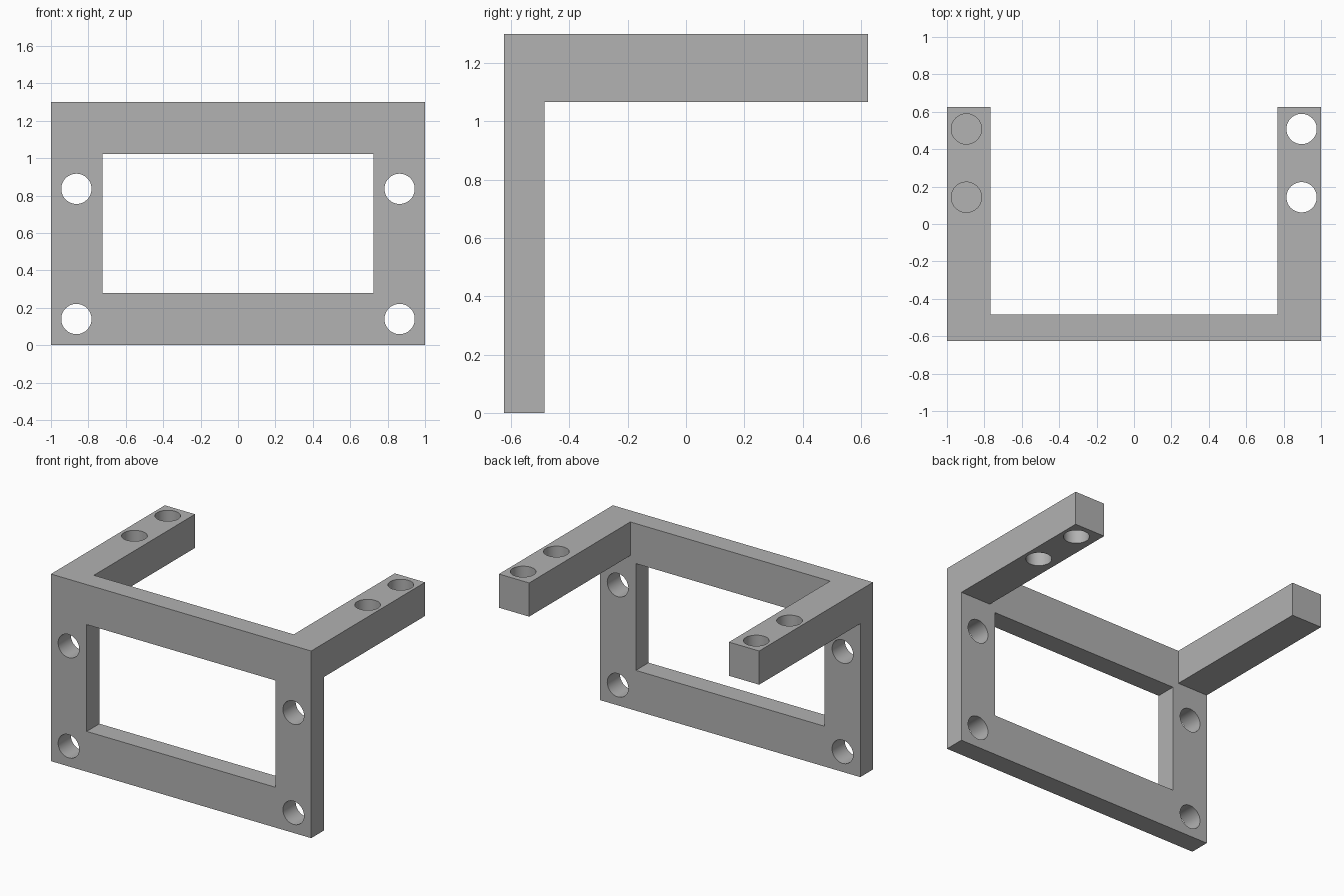
import bpy
import math

default_cube = bpy.data.objects.get("Cube")
if default_cube:
    bpy.data.objects.remove(default_cube, do_unlink=True)

# Overall dimensions
HALF_WIDTH, HEIGHT = 1.0, 1.3
FRONT, PLATE_BACK, ARM_END = -0.625, -0.485, 0.625
ARM_INNER, ARM_BOTTOM = 0.768, 1.066
HOLE_RADIUS = 0.081
BLIND_DEPTH = 0.16

grey = bpy.data.materials.new("plain grey")
grey.use_nodes = True
colour = (0.445, 0.445, 0.445, 1)
grey.diffuse_color = colour
grey.node_tree.nodes["Principled BSDF"].inputs["Base Color"].default_value = colour


def box(name, low, high):
    centre = [(a + b) / 2 for a, b in zip(low, high)]
    bpy.ops.mesh.primitive_cube_add(size=1, location=centre)
    obj = bpy.context.object
    obj.name = name
    obj.scale = [b - a for a, b in zip(low, high)]
    bpy.ops.object.transform_apply(location=True, rotation=True, scale=True)
    obj.data.materials.append(grey)
    return obj


def drill(name, centre, depth, tilt=0.0):
    bpy.ops.mesh.primitive_cylinder_add(
        vertices=48, radius=HOLE_RADIUS, depth=depth,
        location=centre, rotation=(tilt, 0, 0))
    obj = bpy.context.object
    obj.name = name
    obj.data.materials.append(grey)
    return obj


def combine(target, tool, operation):
    tool.hide_render = True
    mod = target.modifiers.new(operation.title(), "BOOLEAN")
    mod.operation, mod.solver, mod.object = operation, "EXACT", tool
    bpy.context.view_layer.objects.active = target
    bpy.ops.object.modifier_apply(modifier=mod.name)
    bpy.data.objects.remove(tool, do_unlink=True)


# Front plate with its rectangular window
bracket = box("mounting_bracket", (-HALF_WIDTH, FRONT, 0), (HALF_WIDTH, PLATE_BACK, HEIGHT))
window = box("window_cutter", (-0.725, FRONT - 0.1, 0.28), (0.725, PLATE_BACK + 0.1, 1.022))
combine(bracket, window, "DIFFERENCE")

# Arms reaching back from the top corners
for side in (-1, 1):
    x_low, x_high = sorted((side * ARM_INNER, side * HALF_WIDTH))
    arm = box("arm", (x_low, FRONT, ARM_BOTTOM), (x_high, ARM_END, HEIGHT))
    combine(bracket, arm, "UNION")

for side in (-1, 1):
    # Screw holes through the plate
    for z in (0.14, 0.836):
        hole = drill("plate_hole", (side * 0.864, (FRONT + PLATE_BACK) / 2, z), 0.4, math.pi / 2)
        combine(bracket, hole, "DIFFERENCE")
    # Arm holes: through on the left arm, blind on the right arm
    reach = 0.4 if side > 0 else BLIND_DEPTH
    for y in (0.143, 0.508):
        top = HEIGHT + 0.1
        depth = reach + 0.1
        hole = drill("arm_hole", (side * 0.896, y, top - depth / 2), depth)
        combine(bracket, hole, "DIFFERENCE")

# Smooth hole walls, crisp edges
bpy.ops.object.select_all(action="DESELECT")
bracket.select_set(True)
bpy.context.view_layer.objects.active = bracket
bpy.ops.object.shade_smooth_by_angle(angle=math.radians(30))
